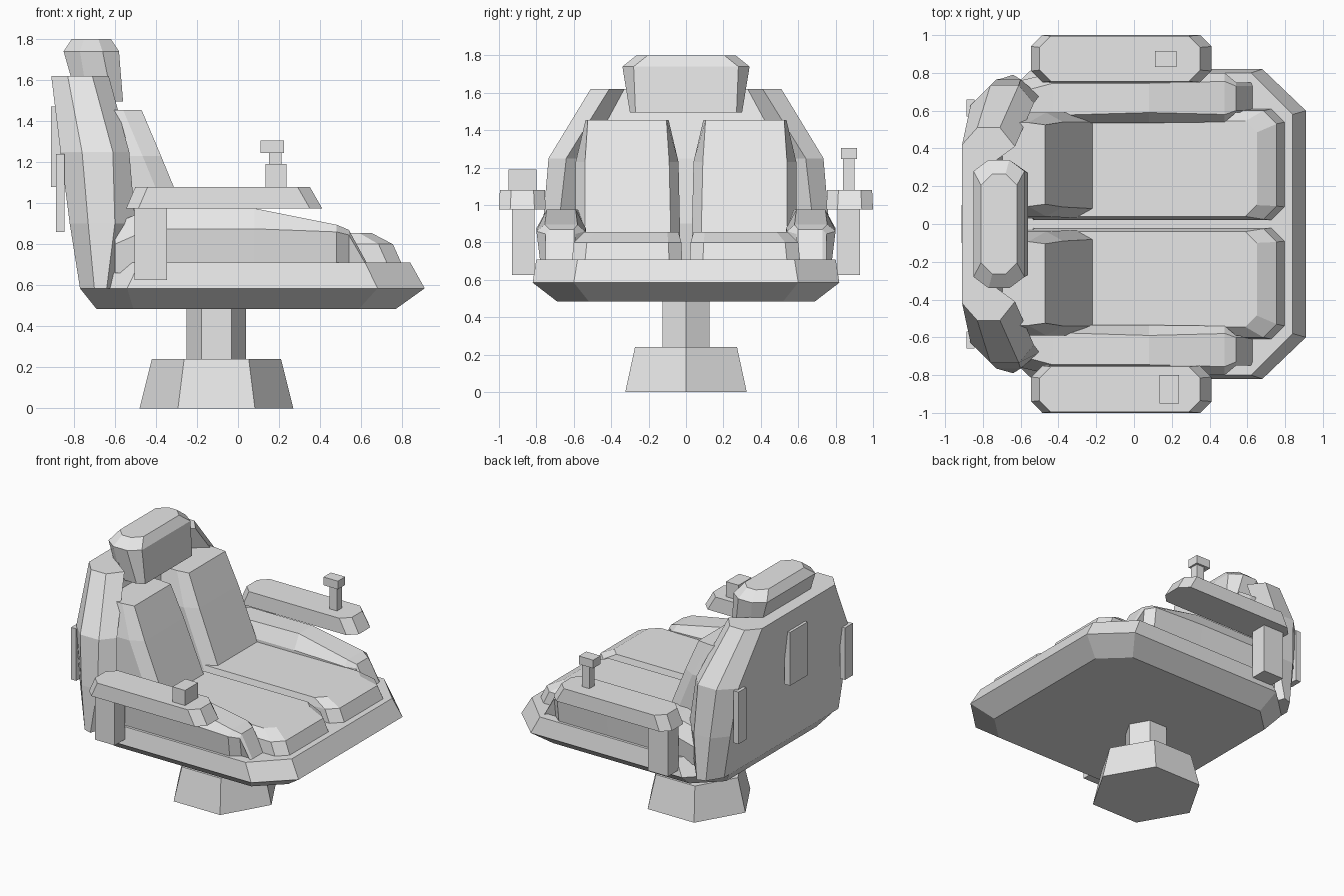
import bpy, bmesh, math

grey = bpy.data.materials.new("light_grey")
grey.diffuse_color = (0.8, 0.8, 0.8, 1)


def loft(name, rings):
    """Skin a stack of equal-length rings and cap both ends."""
    bm = bmesh.new()
    vs = [[bm.verts.new(p) for p in r] for r in rings]
    n = len(vs[0])
    for a, b in zip(vs, vs[1:]):
        for i in range(n):
            j = (i + 1) % n
            bm.faces.new((a[i], a[j], b[j], b[i]))
    bm.faces.new(vs[0][::-1])
    bm.faces.new(vs[-1])
    bmesh.ops.recalc_face_normals(bm, faces=bm.faces[:])
    me = bpy.data.meshes.new(name)
    bm.to_mesh(me)
    bm.free()
    me.materials.append(grey)
    ob = bpy.data.objects.new(name, me)
    bpy.context.collection.objects.link(ob)
    return ob


def octa(x0, x1, y0, y1, z, cx, cy, bx=None):
    """Rectangle with cut corners; bx overrides the rear cut."""
    bx = cx if bx is None else bx
    return [(x1, y0 + cy, z), (x1, y1 - cy, z), (x1 - cx, y1, z), (x0 + bx, y1, z),
            (x0, y1 - cy, z), (x0, y0 + cy, z), (x0 + bx, y0, z), (x1 - cx, y0, z)]


def box(name, x0, x1, y0, y1, z0, z1):
    return loft(name, [[(x0, y0, z), (x1, y0, z), (x1, y1, z), (x0, y1, z)] for z in (z0, z1)])


def hexa(r, z):
    return [(-0.105 + r * math.cos(i * math.pi / 3), r * math.sin(i * math.pi / 3), z) for i in range(6)]


def flip(rings, s):
    return [[(x, y * s, z) for x, y, z in r] for r in rings]


# pedestal and seat pan
loft("pedestal_foot", [hexa(0.375, 0), hexa(0.315, 0.24)])
loft("pedestal_column", [hexa(0.145, 0.24), hexa(0.145, 0.5)])
loft("seat_pan", [octa(-0.69, 0.77, -0.69, 0.69, 0.485, 0.18, 0.17),
                  octa(-0.77, 0.91, -0.82, 0.82, 0.585, 0.23, 0.22),
                  octa(-0.70, 0.84, -0.80, 0.80, 0.71, 0.22, 0.22)])


# back shell: half outline per height, rear to front, with a recessed inner face
def shell_ring(z, pts):
    return [(x, y, z) for x, y in pts] + [(x, -y, z) for x, y in reversed(pts)]


loft("back_shell", [
    shell_ring(0.585, [(-0.77, 0.66), (-0.70, 0.77), (-0.64, 0.79), (-0.61, 0.70), (-0.63, 0.58)]),
    shell_ring(0.90, [(-0.82, 0.66), (-0.73, 0.765), (-0.60, 0.765), (-0.50, 0.68), (-0.60, 0.57)]),
    shell_ring(1.25, [(-0.865, 0.63), (-0.76, 0.735), (-0.61, 0.735), (-0.53, 0.64), (-0.64, 0.53)]),
    shell_ring(1.62, [(-0.91, 0.42), (-0.83, 0.51), (-0.71, 0.51), (-0.63, 0.41), (-0.74, 0.33)])])

# headrest
loft("headrest", [octa(-0.78, -0.56, -0.30, 0.30, 1.495, 0.05, 0.03),
                  octa(-0.85, -0.58, -0.34, 0.34, 1.74, 0.08, 0.06),
                  octa(-0.81, -0.62, -0.265, 0.265, 1.80, 0.06, 0.06)])

# plates on the rear of the shell
box("rear_plate_centre", -0.912, -0.865, -0.10, 0.10, 1.08, 1.47)


def bolster_section(x, zm, zt, yi, yo, ti, to):
    return [(x, yi, 0.66), (x, yi, zm), (x, ti, zt), (x, to, zt), (x, yo, zm), (x, yo - 0.025, 0.66)]


for s, side in ((1, "left"), (-1, "right")):
    # seat cushion
    loft("seat_cushion_" + side, flip([
        octa(-0.60, 0.80, 0.02, 0.61, 0.70, 0.07, 0.07),
        octa(-0.60, 0.755, 0.025, 0.60, 0.80, 0.07, 0.07),
        octa(-0.60, 0.65, 0.04, 0.545, 0.855, 0.06, 0.06)], s))

    # back cushion, leaning rearward
    def pad(z, xf, xb, y0, y1, e):
        return [(xf, y0, z), (xf, y1, z), (xf - 0.09, y1 + e, z),
                (xb, y1 + e, z), (xb, y0 - e, z), (xf - 0.09, y0 - e, z)]
    loft("back_cushion_" + side, flip([
        pad(0.78, -0.19, -0.62, 0.08, 0.54, 0.05),
        pad(1.23, -0.375, -0.68, 0.09, 0.54, 0.05),
        pad(1.455, -0.47, -0.70, 0.105, 0.525, 0.012)], s))

    # side bolster with sloping front
    loft("side_bolster_" + side, flip([
        bolster_section(-0.60, 0.80, 0.90, 0.54, 0.76, 0.58, 0.70),
        bolster_section(-0.43, 0.875, 0.975, 0.535, 0.80, 0.575, 0.745),
        bolster_section(0.08, 0.875, 0.975, 0.535, 0.80, 0.59, 0.745),
        bolster_section(0.48, 0.86, 0.895, 0.54, 0.80, 0.58, 0.755),
        bolster_section(0.54, 0.845, 0.87, 0.59, 0.75, 0.60, 0.73),
        bolster_section(0.63, 0.69, 0.705, 0.59, 0.75, 0.60, 0.73)], s))

    # armrest and its post
    loft("armrest_" + side, flip([
        octa(-0.545, 0.41, 0.75, 1.0, 0.975, 0.06, 0.06),
        octa(-0.50, 0.35, 0.755, 0.995, 1.08, 0.06, 0.06)], s))
    loft("armrest_post_" + side, flip([
        [(-0.505, 0.81, z), (-0.345, 0.81, z), (-0.345, 0.93, z), (-0.505, 0.93, z)]
        for z in (0.625, 1.0)], s))

    # small side plate on the rear
    y = sorted((s * 0.57, s * 0.66))
    box("rear_plate_" + side, -0.886, -0.845, y[0], y[1], 0.86, 1.24)

# controls on the armrests
box("control_box", 0.135, 0.237, -0.95, -0.80, 1.07, 1.19)
box("joystick_stem", 0.15, 0.212, 0.84, 0.90, 1.07, 1.25)
box("joystick_head", 0.11, 0.225, 0.83, 0.915, 1.245, 1.305)
